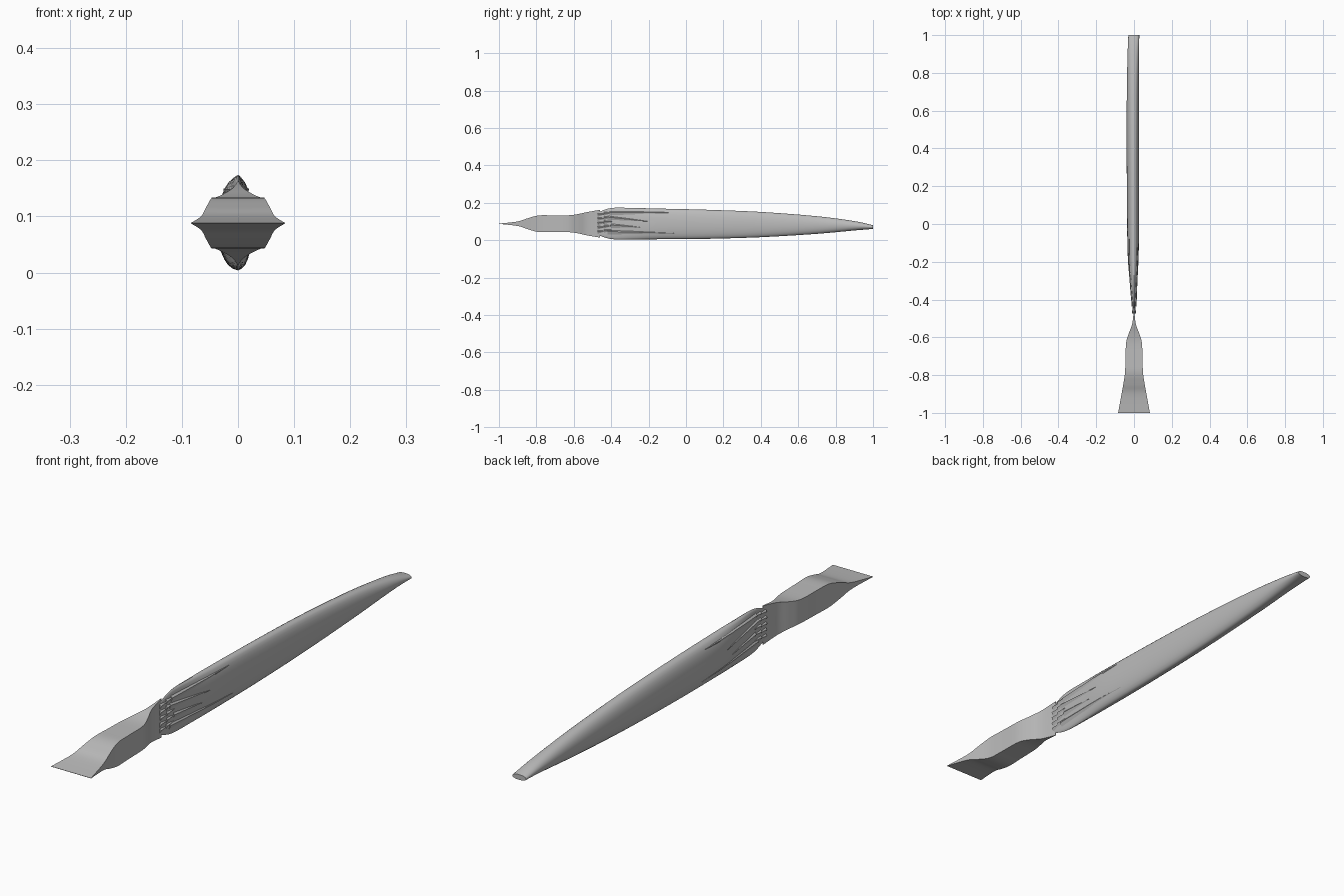
import bpy, bmesh, math
from mathutils import Vector

cube = bpy.data.objects.get("Cube")
if cube:
    bpy.data.objects.remove(cube, do_unlink=True)

MID = 0.088

grey = bpy.data.materials.new("plain_grey")
grey.use_nodes = True
grey.diffuse_color = (0.5, 0.5, 0.5, 1)
grey.node_tree.nodes["Principled BSDF"].inputs["Base Color"].default_value = (0.5, 0.5, 0.5, 1)


def smooth_rows(rows, steps):
    """Catmull-Rom interpolation through station rows."""
    out = []
    for i in range(len(rows) - 1):
        p = [Vector(rows[max(0, min(len(rows) - 1, i + k))]) for k in (-1, 0, 1, 2)]
        for s in range(steps):
            t = s / steps
            out.append(0.5 * (2 * p[1] + (p[2] - p[0]) * t
                              + (2 * p[0] - 5 * p[1] + 4 * p[2] - p[3]) * t * t
                              + (3 * p[1] - p[0] - 3 * p[2] + p[3]) * t ** 3))
    return out + [Vector(rows[-1])]


def loft(name, rings, angle):
    """Skin closed rings and cap both ends."""
    bm = bmesh.new()
    loops = [[bm.verts.new(c) for c in ring] for ring in rings]
    n = len(loops[0])
    for a, b in zip(loops, loops[1:]):
        for i in range(n):
            j = (i + 1) % n
            bm.faces.new((a[i], a[j], b[j], b[i]))
    bm.faces.new(loops[0])
    bm.faces.new(loops[-1])
    bmesh.ops.recalc_face_normals(bm, faces=bm.faces)
    mesh = bpy.data.meshes.new(name)
    bm.to_mesh(mesh)
    bm.free()
    mesh.materials.append(grey)
    obj = bpy.data.objects.new(name, mesh)
    bpy.context.collection.objects.link(obj)
    bpy.ops.object.select_all(action='DESELECT')
    obj.select_set(True)
    bpy.context.view_layer.objects.active = obj
    bpy.ops.object.shade_smooth_by_angle(angle=math.radians(angle))
    return obj


# Chisel head: flat wide edge turning into an upright edge (y, half width, half height)
head = [(-1, .084, .0005), (-.9, .066, .012), (-.85, .057, .028), (-.79, .048, .044),
        (-.72, .045, .045), (-.63, .042, .045), (-.58, .028, .051),
        (-.53, .01, .062), (-.46, .001, .074)]
corners = [(-1, -1), (0, -1), (1, -1), (1, 0), (1, 1), (0, 1), (-1, 1), (-1, 0)]
loft("chisel_head", [[(w * cx, y, MID + h * cz) for cx, cz in corners]
                     for y, w, h in smooth_rows(head, 5)], 40)

# Handle: tall oval shaft (y, left x, right x, bottom z, top z)
handle = smooth_rows([(-.475, -.003, .003, .03, .147), (-.4, -.01, .009, .006, .172),
                      (-.28, -.023, .017, .004, .172), (-.15, -.034, .025, .005, .169),
                      (.1, -.037, .026, .007, .163), (.4, -.039, .026, .016, .151),
                      (.7, -.038, .026, .034, .128), (.9, -.034, .027, .052, .102),
                      (1, -.03, .028, .06, .08)], 5)


def oval(y, x0, x1, z0, z1, n=28):
    ring = []
    for i in range(n):
        a = math.tau * i / n
        c, s = math.cos(a), math.sin(a)
        x = math.copysign(abs(c) ** .85, c) * (x1 if c > 0 else -x0)
        ring.append((x, y, (z0 + z1) / 2 + s * (z1 - z0) / 2))
    return ring


loft("handle", [oval(*row) for row in handle], 40)


def skin_x(y, z, side):
    """Handle surface x at a given y and z."""
    for a, b in zip(handle, handle[1:]):
        if a[0] <= y <= b[0]:
            row = a.lerp(b, (y - a[0]) / (b[0] - a[0]))
            break
    s = (z - (row[3] + row[4]) / 2) / ((row[4] - row[3]) / 2)
    c = max(0, 1 - s * s) ** .425
    return c * (row[2] if side > 0 else row[1])


def splinter(name, side, y0, y1, z0, z1, width, lift):
    """Pointed ridge that follows the handle surface."""
    rings = []
    for k in range(7):
        t = k / 6
        y, z = y0 + (y1 - y0) * t, z0 + (z1 - z0) * t
        w = width * (1 - t) ** .7 + .0008
        top = lift * (1 - t) + .0008
        rings.append([(skin_x(y, z - w, side) - side * .002, y, z - w),
                      (skin_x(y, z, side) + side * top, y, z + w * .4),
                      (skin_x(y, z + w, side) - side * .002, y, z + w)])
    loft(name, rings, 25)


for side, label in ((1, "left"), (-1, "right")):
    # Long split splinters along the upper and lower shoulders
    for i, (y0, y1, z0, z1, w) in enumerate([(-.41, -.08, .142, .148, .014),
                                             (-.42, -.2, .118, .1, .013),
                                             (-.42, -.05, .04, .036, .015),
                                             (-.4, -.24, .075, .068, .014)]):
        splinter(f"{label}_splinter_{i + 1}", side, y0, y1, z0, z1, w, .005)
    # Two staggered columns of short chipped teeth at the joint
    for col in range(2):
        for row in range(5):
            z = .042 + row * .023 + col * .006
            y = -.473 + col * .035
            splinter(f"{label}_tooth_{col + 1}_{row + 1}", side, y, y + .045, z, z + .006, .011, .006)
